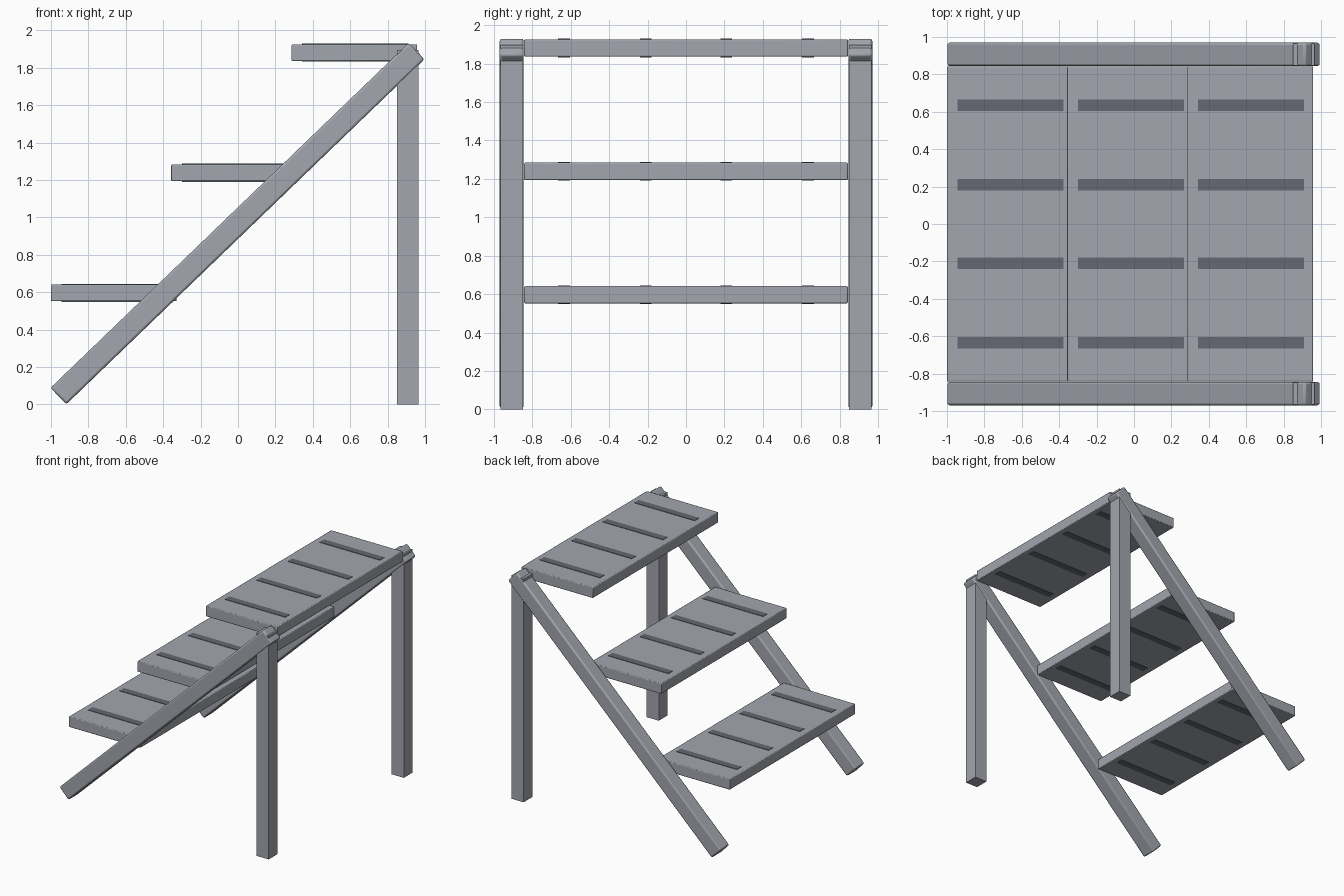
import bpy
from math import atan2, hypot

cube = bpy.data.objects.get("Cube")
if cube:
    bpy.data.objects.remove(cube, do_unlink=True)


def make_material(name, color):
    mat = bpy.data.materials.new(name)
    mat.use_nodes = True
    mat.diffuse_color = color
    mat.node_tree.nodes["Principled BSDF"].inputs["Base Color"].default_value = color
    return mat


metal = make_material("grey metal", (0.36, 0.38, 0.42, 1))
grip = make_material("dark grip", (0.13, 0.14, 0.17, 1))


def box(name, center, size, mat, bevel=0.0, pitch=0.0):
    """Add a box, optionally pitched about y, with chamfered edges."""
    bpy.ops.mesh.primitive_cube_add(size=1, location=center, rotation=(0, pitch, 0))
    obj = bpy.context.object
    obj.name = name
    obj.scale = size
    bpy.ops.object.transform_apply(location=False, rotation=False, scale=True)
    obj.data.materials.append(mat)
    if bevel:
        mod = obj.modifiers.new("Chamfer", "BEVEL")
        mod.width = bevel
        mod.segments = 2
        bpy.ops.object.shade_smooth_by_angle(angle=0.4)
    return obj


# Sloping side rails and upright back legs
foot, head = (-0.96, 0.045), (0.955, 1.89)
run, rise = head[0] - foot[0], head[1] - foot[1]
for side, y in (("left", 0.907), ("right", -0.907)):
    box(f"{side}_rail", ((foot[0] + head[0]) / 2, y, (foot[1] + head[1]) / 2),
        (hypot(run, rise), 0.125, 0.122), metal, 0.012, -atan2(rise, run))
    box(f"{side}_leg", (0.907, y, 0.948), (0.115, 0.118, 1.896), metal)

# Treads, each with four grip strips running front to back
strip_rows = (-0.635, -0.21, 0.21, 0.635)
for i in range(3):
    x, z = -0.664 + 0.643 * i, 0.597 + 0.642 * i
    box(f"tread_{i + 1}", (x, 0, z), (0.672, 1.685, 0.09), metal, 0.006)
    for j, y in enumerate(strip_rows):
        box(f"grip_{i + 1}_{j + 1}", (x + 0.004, y, z), (0.567, 0.06, 0.097), grip)
